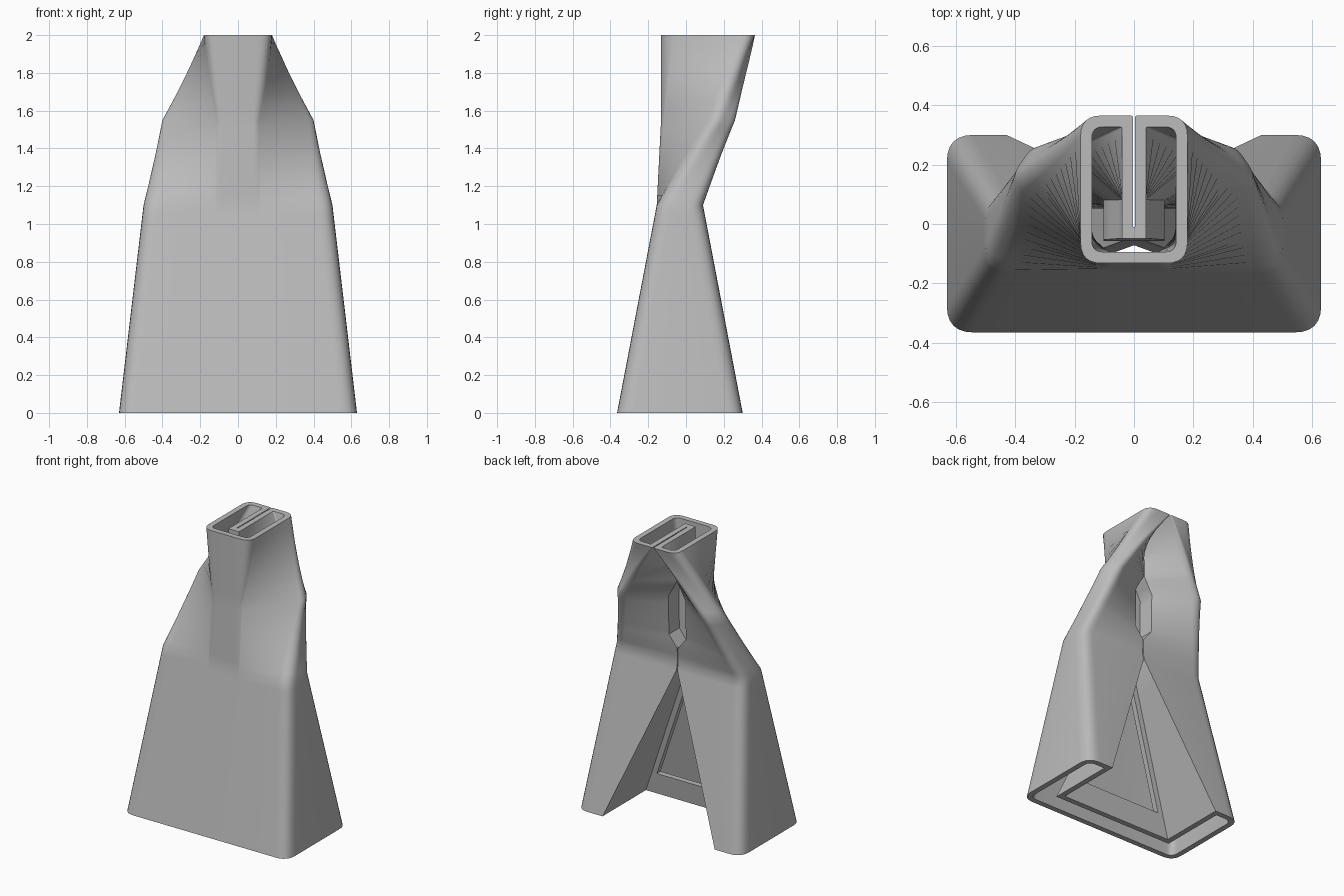
import bpy
import bmesh
import math
from mathutils import Vector

cube = bpy.data.objects.get("Cube")
if cube:
    bpy.data.objects.remove(cube)

WALL = 0.038
GAP = 0.003      # half width of the slot where its sides meet
ROUND_STEPS = 6

# Outline stations: height, front y, front corner, outer tip, rear tip, corner cuts
STATIONS = [
    (0.0, -0.365, (0.10, -0.365), (0.63, -0.365), (0.63, 0.30), (0.02, 0.09, 0.09)),
    (1.1, -0.155, (0.10, -0.155), (0.50, -0.155), (0.50, 0.09), (0.02, 0.08, 0.08)),
    (1.55, -0.132, (0.10, -0.132), (0.42, 0.15), (0.33, 0.28), (0.02, 0.06, 0.06)),
    (2.0, -0.132, (0.18, -0.132), (0.18, 0.365), (GAP, 0.365), (0.07, 0.07, 0.01)),
]
# Rear slot: height, half width, mouth y, bottom y
SLOT = [
    (0.0, 0.43, 0.30, -0.176),
    (1.05, GAP, 0.0995, -0.02),
    (1.1, GAP, 0.09, -0.02),
    (1.2, GAP, 0.092, -0.02),
    (1.28, 0.065, 0.094, -0.02),
    (1.55, 0.065, 0.10, -0.015),
    (1.66, GAP, 0.10, -0.01),
    (2.0, GAP, 0.10, -0.01),
]


def mix(a, b, f):
    if isinstance(a, tuple):
        return tuple(mix(p, q, f) for p, q in zip(a, b))
    return a + (b - a) * f


def sample(table, z):
    for a, b in zip(table, table[1:]):
        if z <= b[0] + 1e-6:
            return mix(a, b, (z - a[0]) / (b[0] - a[0]))
    return table[-1]


def inset(points, w):
    """Mitred inward offset of a half outline that starts and ends on x = 0."""
    normals = []
    for a, b in zip(points, points[1:]):
        d = (b - a).normalized()
        normals.append(Vector((-d.y, d.x)))
    result = []
    for i, p in enumerate(points):
        n1 = normals[max(i - 1, 0)]
        n2 = normals[min(i, len(normals) - 1)]
        result.append(p + (n1 + n2) * (w / (1 + n1.dot(n2))))
    return result


def section(z, w):
    """Full closed outline at one height, inset by w, with rounded corners."""
    _, front, p1, p2, p3, cuts = sample(STATIONS, z)
    _, half, mouth, bottom = sample(SLOT, z)
    pts = [Vector(p) for p in ((0, front), p1, p2, p3,
                               (half, mouth), (half, bottom), (0, bottom))]
    if w:
        pts = inset(pts, w)
    half_loop = []
    for i, p in enumerate(pts):
        if i in (1, 2, 3):
            t = cuts[i - 1] * (0.55 if w else 1)
            a = p + (pts[i - 1] - p).normalized() * t
            b = p + (pts[i + 1] - p).normalized() * t
            for k in range(ROUND_STEPS + 1):
                f = k / ROUND_STEPS
                half_loop.append(a.lerp(p, f).lerp(p.lerp(b, f), f))
        else:
            half_loop.append(p)
    mirrored = [Vector((-p.x, p.y)) for p in reversed(half_loop[1:-1])]
    return [(p.x, p.y, z) for p in half_loop + mirrored]


def bridge(bm, a, b):
    n = len(a)
    for i in range(n):
        j = (i + 1) % n
        bm.faces.new((a[i], a[j], b[j], b[i]))


def make_object(name, bm):
    bmesh.ops.recalc_face_normals(bm, faces=bm.faces)
    mesh = bpy.data.meshes.new(name)
    bm.to_mesh(mesh)
    bm.free()
    obj = bpy.data.objects.new(name, mesh)
    bpy.context.collection.objects.link(obj)
    return obj


# Hollow duct: outer skin, inner skin and the two rims
heights = {row[0] for row in STATIONS + SLOT}
for low, high, steps in ((0, 1.05, 6), (1.1, 1.55, 9), (1.55, 2.0, 10)):
    heights.update(round(mix(low, high, k / steps), 4) for k in range(steps + 1))
heights = sorted(heights)

bm = bmesh.new()
skins = []
for w in (0, WALL):
    rings = [[bm.verts.new(c) for c in section(z, w)] for z in heights]
    for a, b in zip(rings, rings[1:]):
        bridge(bm, a, b)
    skins.append(rings)
for end in (0, -1):
    bridge(bm, skins[0][end], skins[1][end])
duct = make_object("hollow_duct", bm)

# Triangular window through the rear panel
bm = bmesh.new()
triangle = ((-0.33, 0.15), (0.33, 0.15), (0, 0.96))
near, far = [], []
for x, z in triangle:
    y = -0.272 + 0.172 * z
    near.append(bm.verts.new((x, y, z)))
    far.append(bm.verts.new((x, y + 0.17, z)))
bm.faces.new(near)
bm.faces.new(far)
bridge(bm, near, far)
cutter = make_object("window_cutter", bm)
cutter.hide_render = True

cut = duct.modifiers.new("window", 'BOOLEAN')
cut.operation = 'DIFFERENCE'
cut.solver = 'EXACT'
cut.object = cutter
bpy.ops.object.select_all(action='DESELECT')
duct.select_set(True)
bpy.context.view_layer.objects.active = duct
bpy.ops.object.modifier_apply(modifier=cut.name)
bpy.data.objects.remove(cutter)

# Plain grey finish
grey = bpy.data.materials.new("plain_grey")
grey.use_nodes = True
colour = (0.5, 0.5, 0.5, 1)
grey.diffuse_color = colour
grey.node_tree.nodes["Principled BSDF"].inputs["Base Color"].default_value = colour
duct.data.materials.clear()
duct.data.materials.append(grey)
bpy.ops.object.shade_smooth_by_angle(angle=math.radians(32))
